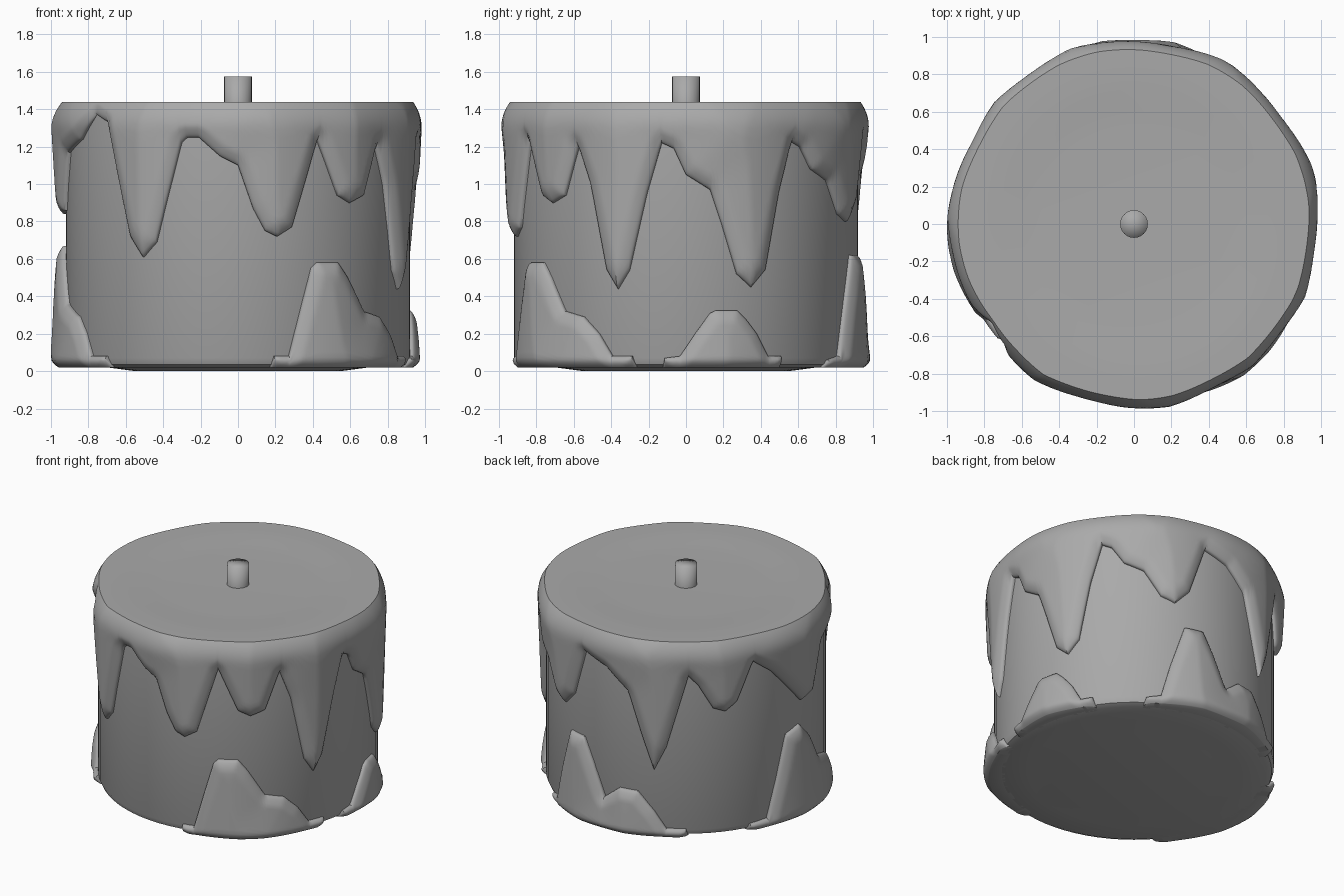
import bpy
import bmesh
import math

if "Cube" in bpy.data.objects:
    bpy.data.objects.remove(bpy.data.objects["Cube"], do_unlink=True)

wax = bpy.data.materials.new("grey_wax")
wax.use_nodes = True
GREY = (0.4, 0.4, 0.4, 1)
wax.diffuse_color = GREY
wax.node_tree.nodes["Principled BSDF"].inputs["Base Color"].default_value = GREY

RIM_Z = 1.44
FOOT_Z = 0.02
WALL_R = 0.915


def build_skin(name, angles, rows_at, flip=False, smooth_angle=40):
    """Join one column of (radius, height) points per angle into a surface."""
    bm = bmesh.new()
    columns = []
    for angle in angles:
        c, s = math.cos(math.radians(angle)), math.sin(math.radians(angle))
        columns.append([bm.verts.new((r * c, r * s, z)) for r, z in rows_at(angle)])
    for left, right in zip(columns, columns[1:]):
        for i in range(len(left) - 1):
            corners = [left[i], left[i + 1], right[i + 1], right[i]]
            bm.faces.new(corners[::-1] if flip else corners)
    bmesh.ops.remove_doubles(bm, verts=bm.verts, dist=0.0001)
    mesh = bpy.data.meshes.new(name)
    bm.to_mesh(mesh)
    bm.free()
    mesh.materials.append(wax)
    obj = bpy.data.objects.new(name, mesh)
    bpy.context.collection.objects.link(obj)
    bpy.ops.object.select_all(action="DESELECT")
    obj.select_set(True)
    bpy.context.view_layer.objects.active = obj
    bpy.ops.object.shade_smooth_by_angle(angle=math.radians(smooth_angle))
    return obj


def lathe(name, profile, step, smooth_angle=40):
    return build_skin(name, range(0, 361, step), lambda angle: profile,
                      smooth_angle=smooth_angle)


def height_at(outline, angle):
    for (a, za), (b, zb) in zip(outline, outline[1:]):
        if a <= angle <= b:
            return za + (zb - za) * (angle - a) / (b - a)
    return outline[-1][1]


def edge_distance(outline, angle, z):
    """Distance along the wall from a point to the edge of the wax."""
    scale = math.radians(WALL_R)
    best = 1.0
    for (a, za), (b, zb) in zip(outline, outline[1:]):
        if b < angle - 30 or a > angle + 30:
            continue
        dx, dz = (b - a) * scale, zb - za
        px, pz = (angle - a) * scale, z - za
        t = max(0, min(1, (px * dx + pz * dz) / (dx * dx + dz * dz)))
        best = min(best, math.hypot(px - t * dx, pz - t * dz))
    return best


def wax_sheet(name, outline, base, lead, angles, soft, tuck, rows=20):
    """Wax on the wall between a level base and a wavy outline, thin at its edge."""
    def rows_at(angle):
        edge = height_at(outline, angle)
        column = list(lead)
        for i in range(rows + 1):
            z = base + (edge - base) * (1 - math.cos(math.pi * i / rows)) / 2
            d = edge_distance(outline, angle, z)
            r = WALL_R + 0.015 + 0.035 * math.sqrt(min(d / 0.06, 1))
            r += 0.035 * min(d / 0.3, 1)
            r -= tuck * (1 - min(abs(z - base) / soft, 1)) ** 2
            column.append((r, z))
        column.append((0.89, edge))
        return column
    return build_skin(name, angles, rows_at, flip=base == FOOT_Z)


# Candle body with a rounded foot and a shallow raised underside
lathe("candle_body", [(0, 1.41), (0.9, 1.41), (0.92, 1.39), (0.92, 0.07),
                      (0.905, 0.035), (0.87, FOOT_Z), (0.7, FOOT_Z),
                      (0.55, 0), (0, 0)], 5)

# Wick
lathe("wick", [(0, 1.575), (0.074, 1.575), (0.074, 1.4)], 15, 100)

# Melted top: a slightly sunken cap running over the rim into drips
drips = [(0, 1.05), (8, 0.97), (12, 0.78), (17, 0.52), (22, 0.45), (27, 0.54),
         (32, 0.95), (37, 1.23), (41, 1.2), (46, 1.08), (54, 1.02), (61, 0.84),
         (67, 0.8), (73, 0.9), (80, 1.25), (91, 1.19), (101, 1.05), (107, 0.74),
         (112, 0.5), (117, 0.67), (126, 1.19), (130, 1.12), (136, 0.95),
         (141, 0.92), (146, 0.98), (153, 1.25), (162, 1.14), (171, 0.98),
         (179, 0.84), (187, 0.86), (194, 1.17), (206, 1.24), (215, 1.37),
         (222, 1.33), (232, 0.72), (237, 0.61), (242, 0.69), (251, 1.22),
         (253, 1.25), (257, 1.25), (264, 1.15), (270, 1.1), (275, 0.87),
         (279, 0.75), (283, 0.72), (288, 0.77), (297, 1.24), (305, 0.94),
         (310, 0.9), (316, 0.94), (322, 1.21), (327, 1.0), (333, 0.54),
         (337, 0.44), (341, 0.54), (347, 0.95), (352, 1.22), (356, 1.19)]
loop = [(a + turn, z) for turn in (-360, 0, 360) for a, z in drips]
cap = [(0, 1.428), (0.5, 1.428), (0.6, 1.431), (0.72, 1.438), (0.8, RIM_Z), (0.9, RIM_Z)]
wax_sheet("melted_top", loop, RIM_Z, cap, range(0, 361), 0.15, 0.06)

# Hardened wax puddles climbing the wall from the foot
puddles = {
    "front_puddle": [(282, 0.08), (287, 0.08), (291, 0.32), (295, 0.55), (297, 0.58),
                     (305, 0.58), (309, 0.5), (316, 0.32), (324, 0.29), (330, 0.2),
                     (335, 0.08), (342, 0.08)],
    "left_puddle": [(353, 0.07), (358, 0.08), (3, 0.2), (8, 0.31), (10, 0.325),
                    (17, 0.325), (20, 0.28), (24, 0.2), (28, 0.08), (33, 0.08)],
    "back_puddle": [(55, 0.06), (61, 0.08), (65, 0.32), (71, 0.62), (79, 0.62),
                    (84, 0.46), (90, 0.24), (97, 0.33), (105, 0.33), (112, 0.2),
                    (117, 0.08), (125, 0.08)],
    "right_puddle": [(152, 0.07), (160, 0.08), (165, 0.35), (170, 0.64), (178, 0.67),
                     (185, 0.55), (192, 0.36), (204, 0.29), (209, 0.2), (213, 0.08),
                     (221, 0.08)],
}
for name, crest in puddles.items():
    start = crest[0][0]
    crest = [(a if a >= start else a + 360, z) for a, z in crest]
    first, last = start - 1, crest[-1][0] + 1
    outline = [(first, FOOT_Z), *crest, (last, FOOT_Z)]
    wax_sheet(name, outline, FOOT_Z, [(0.85, FOOT_Z)], range(first, last + 1), 0.05, 0.04)
